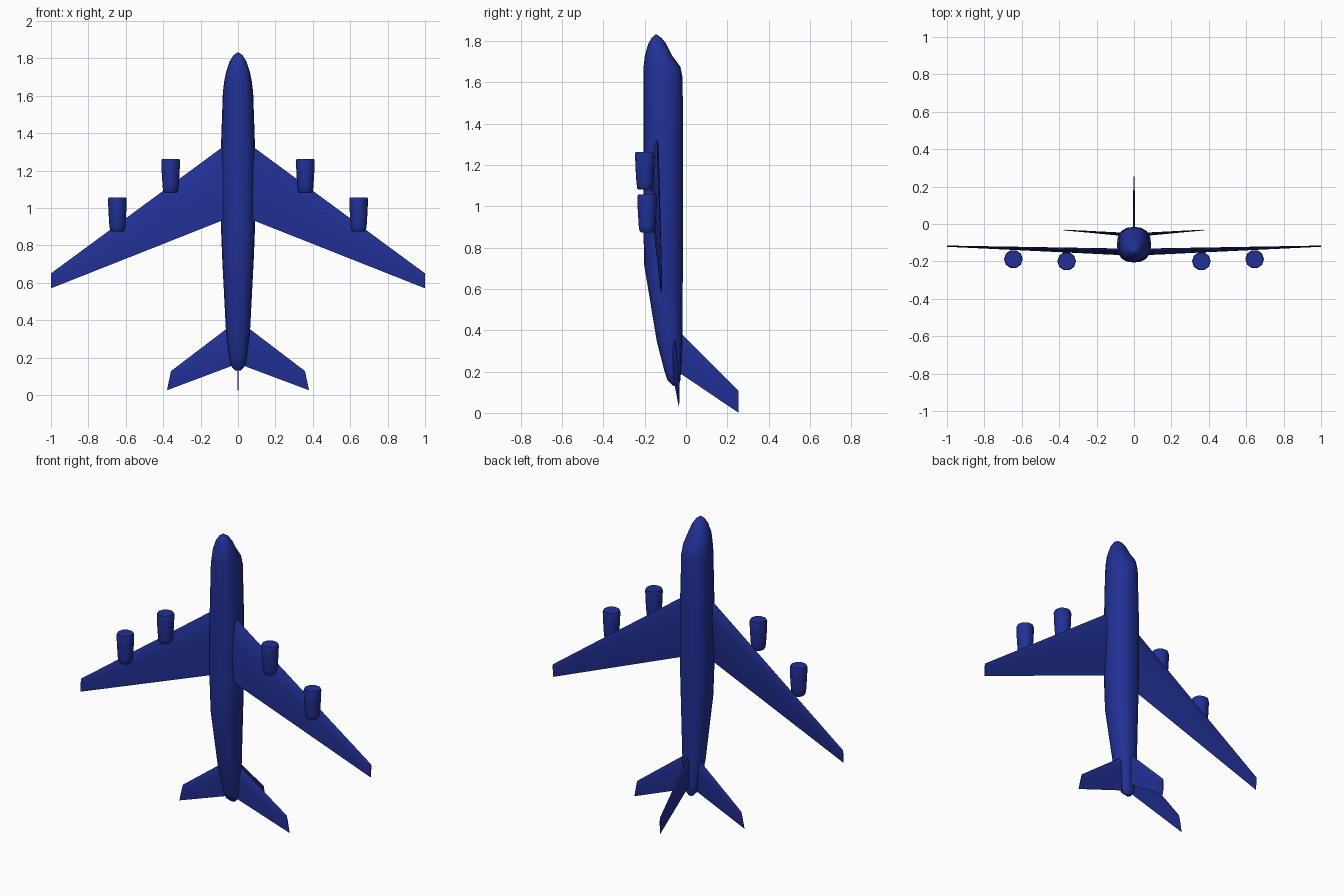
import bpy, bmesh, math
from mathutils import Vector

if "Cube" in bpy.data.objects:
    bpy.data.objects.remove(bpy.data.objects["Cube"])

paint = bpy.data.materials.new("blue_paint")
paint.diffuse_color = (0.015, 0.03, 0.3, 1)
paint.use_nodes = True
paint.node_tree.nodes["Principled BSDF"].inputs["Base Color"].default_value = paint.diffuse_color


def loft(name, rings, mirror=False, smooth=40):
    """Skin a list of equal-sized point rings and cap both ends."""
    bm = bmesh.new()
    loops = [[bm.verts.new(p) for p in ring] for ring in rings]
    n = len(loops[0])
    for a, b in zip(loops, loops[1:]):
        for i in range(n):
            j = (i + 1) % n
            bm.faces.new((a[i], a[j], b[j], b[i]))
    bm.faces.new(loops[0])
    bm.faces.new(loops[-1])
    bmesh.ops.recalc_face_normals(bm, faces=bm.faces)
    mesh = bpy.data.meshes.new(name)
    bm.to_mesh(mesh)
    bm.free()
    mesh.materials.append(paint)
    obj = bpy.data.objects.new(name, mesh)
    bpy.context.collection.objects.link(obj)
    if mirror:
        obj.modifiers.new("mirror", 'MIRROR')
    if smooth:
        bpy.context.view_layer.objects.active = obj
        obj.select_set(True)
        bpy.ops.object.shade_smooth_by_angle(angle=math.radians(smooth))
        obj.select_set(False)
    return obj


def oval(z, y0, y1, hw, sides=16, power=2.4, x=0):
    """Rounded cross-section between y0 and y1 with half width hw."""
    def bulge(v):
        return math.copysign(abs(v) ** (2 / power), v)
    pts = []
    for i in range(sides):
        a = 2 * math.pi * i / sides
        pts.append((x + hw * bulge(math.cos(a)),
                    (y0 + y1) / 2 + (y1 - y0) / 2 * bulge(math.sin(a)), z))
    return pts


def foil(lead, trail, thick, axis):
    """Thin wing section from leading to trailing point, thickened along axis."""
    lead, trail, axis = Vector(lead), Vector(trail), Vector(axis)
    shape = [(0, 0), (.08, .3), (.3, .5), (.65, .35), (1, 0),
             (.65, -.35), (.3, -.5), (.08, -.3)]
    return [lead.lerp(trail, t) + axis * thick * h for t, h in shape]


# Fuselage, nose to tail: z, belly y, back y, half width
loft("fuselage", [oval(*s) for s in [
    (1.83, -.15, -.14, .006), (1.815, -.166, -.119, .025),
    (1.785, -.183, -.095, .044), (1.73, -.199, -.068, .063),
    (1.675, -.205, -.027, .074), (1.62, -.206, -.016, .081),
    (1.30, -.206, -.015, .092), (.92, -.206, -.015, .092),
    (.72, -.203, -.015, .084), (.35, -.142, -.018, .065),
    (.20, -.104, -.024, .046), (.155, -.088, -.028, .037),
    (.13, -.06, -.036, .015)]])

# Swept main wings
loft("wings", [foil((.03, -.142, 1.364), (.03, -.164, .954), .034, (0, 1, 0)),
               foil((1, -.117, .65), (1, -.121, .57), .006, (0, 1, 0))],
     mirror=True, smooth=30)

# Tailplanes
loft("tailplanes", [foil((.02, -.057, .385), (.02, -.06, .16), .02, (0, 1, 0)),
                    foil((.358, -.032, .128), (.38, -.034, .025), .004, (0, 1, 0))],
     mirror=True, smooth=30)

# Tail fin
loft("tail_fin", [foil((0, -.05, .41), (0, -.05, .206), .014, (1, 0, 0)),
                  foil((0, .255, .105), (0, .255, 0), .006, (1, 0, 0))], smooth=30)

# Engine pods, one of each pair mirrored
for name, x, y, top in [("inner_engines", .36, -.199, 1.262),
                        ("outer_engines", .645, -.188, 1.056)]:
    profile = [(0, .047), (-.012, .050), (-.07, .048), (-.15, .043), (-.175, .039), (-.182, .032)]
    loft(name, [oval(top + dz, y - r, y + r, r, 10, 2, x) for dz, r in profile],
         mirror=True, smooth=45)
